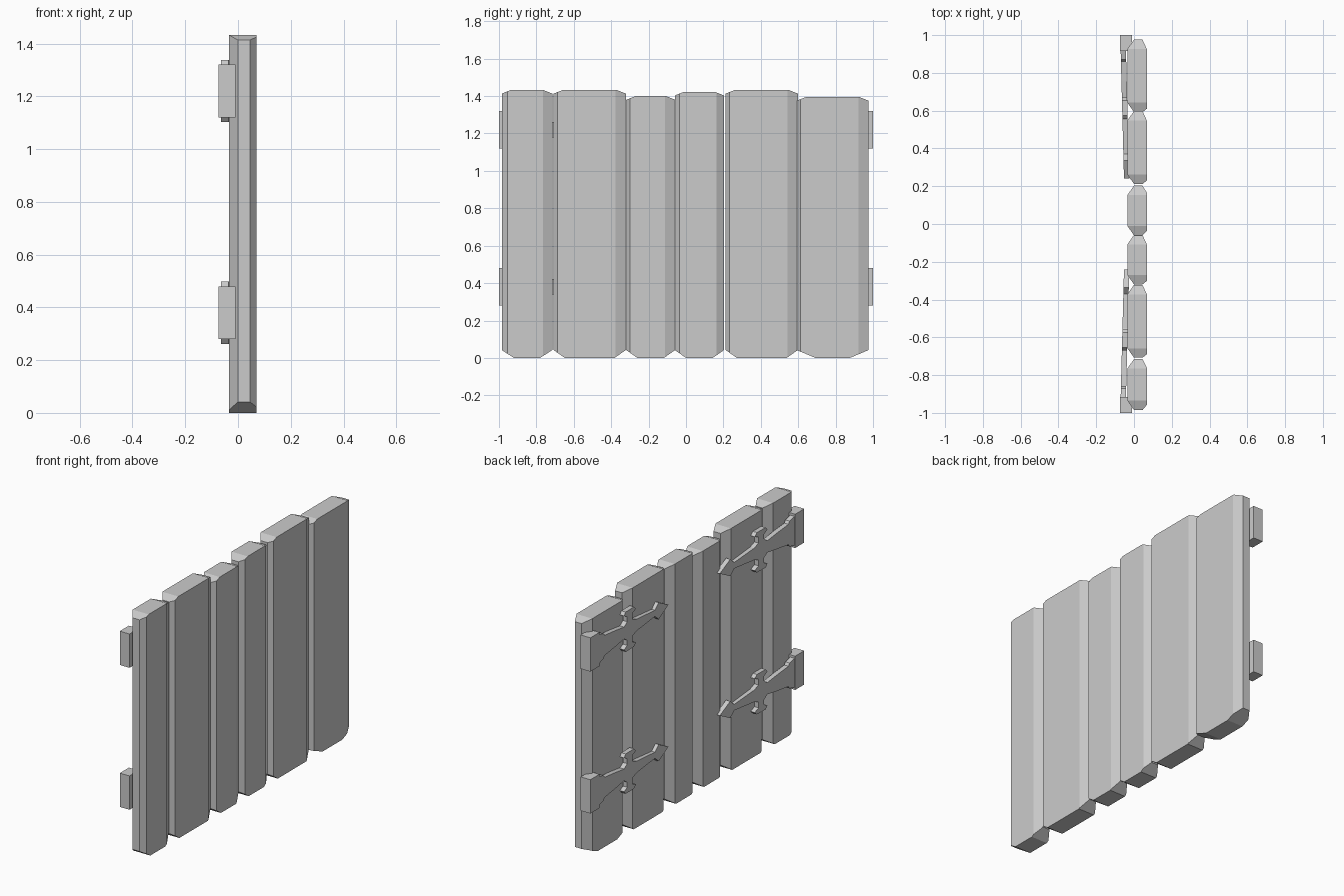
import bpy, bmesh
from mathutils import Vector

if "Cube" in bpy.data.objects:
    bpy.data.objects.remove(bpy.data.objects["Cube"])


def finish(name, bm):
    bmesh.ops.recalc_face_normals(bm, faces=bm.faces)
    mesh = bpy.data.meshes.new(name)
    bm.to_mesh(mesh)
    bm.free()
    obj = bpy.data.objects.new(name, mesh)
    bpy.context.collection.objects.link(obj)
    return obj


def prism(points, offset):
    """Extrude a polygon of 3D points by an offset vector."""
    bm = bmesh.new()
    face = bm.faces.new([bm.verts.new(p) for p in points])
    new = bmesh.ops.extrude_face_region(bm, geom=[face])["geom"]
    bmesh.ops.translate(bm, vec=offset,
                        verts=[v for v in new if isinstance(v, bmesh.types.BMVert)])
    # extrude removes the source face when it is a region; close it again
    bmesh.ops.holes_fill(bm, edges=bm.edges, sides=0)
    return bm


def slice_off(bm, co, normal):
    bmesh.ops.bisect_plane(bm, geom=bm.verts[:] + bm.edges[:] + bm.faces[:],
                           plane_co=co, plane_no=normal, clear_outer=True)
    bmesh.ops.holes_fill(bm, edges=[e for e in bm.edges if e.is_boundary], sides=0)


# Planks: eight-sided boards with sloping corners at the ends
X0, X1 = -0.035, 0.07
planks = [  # y0, y1, top, chamfer at y0, chamfer at y1, bottom corner cut
    (-0.985, -0.715, 1.433, 0.03, 0.05, 0.065),
    (-0.708, -0.322, 1.433, 0.02, 0.055, 0.06),
    (-0.320, -0.058, 1.400, 0.02, 0.055, 0.06),
    (-0.060, 0.203, 1.423, 0.025, 0.04, 0.06),
    (0.212, 0.598, 1.433, 0.02, 0.055, 0.06),
    (0.592, 0.976, 1.395, 0.02, 0.055, 0.10),
]
for i, (y0, y1, top, a, b, cut) in enumerate(planks):
    outline = [(X0, y0 + 0.05), (0.0, y0), (0.045, y0), (X1, y0 + a),
               (X1, y1 - b), (0.045, y1), (0.0, y1), (X0, y1 - 0.05)]
    bm = prism([(x, y, 0) for x, y in outline], Vector((0, 0, top)))
    for y, s in ((y0, -1), (y1, 1)):
        slice_off(bm, (0, y, 0.042), (0, s * 0.042, -cut))
        slice_off(bm, (0, y, top - 0.02), (0, s * 0.02, 0.05))
    finish(f"plank_{i + 1}", bm)

# Hinges: upper half of the strap outline as (y, height), from box to tip
half = [(0.93, 0.09), (0.87, 0.075), (0.86, 0.06), (0.76, 0.048), (0.67, 0.035),
        (0.64, 0.055), (0.64, 0.085), (0.67, 0.10), (0.655, 0.118), (0.575, 0.118),
        (0.555, 0.10), (0.59, 0.085), (0.59, 0.05), (0.55, 0.035),
        (0.37, 0.018), (0.335, 0.05)]
strap = half + [(0.24, 0.0)] + [(y, -h) for y, h in reversed(half)]
for side, s in (("left", -1), ("right", 1)):
    for level, zc in (("lower", 0.38), ("upper", 1.22)):
        pts = [(-0.053 - 0.026 * (y - 0.24), s * y, zc + h) for y, h in strap]
        finish(f"hinge_strap_{side}_{level}", prism(pts, Vector((0.028, 0, 0))))
        box = [(x, s * y, zc - 0.1) for x, y in
               ((-0.074, 0.915), (-0.01, 0.915), (-0.01, 1.0), (-0.074, 1.0))]
        finish(f"hinge_block_{side}_{level}", prism(box, Vector((0, 0, 0.2))))
